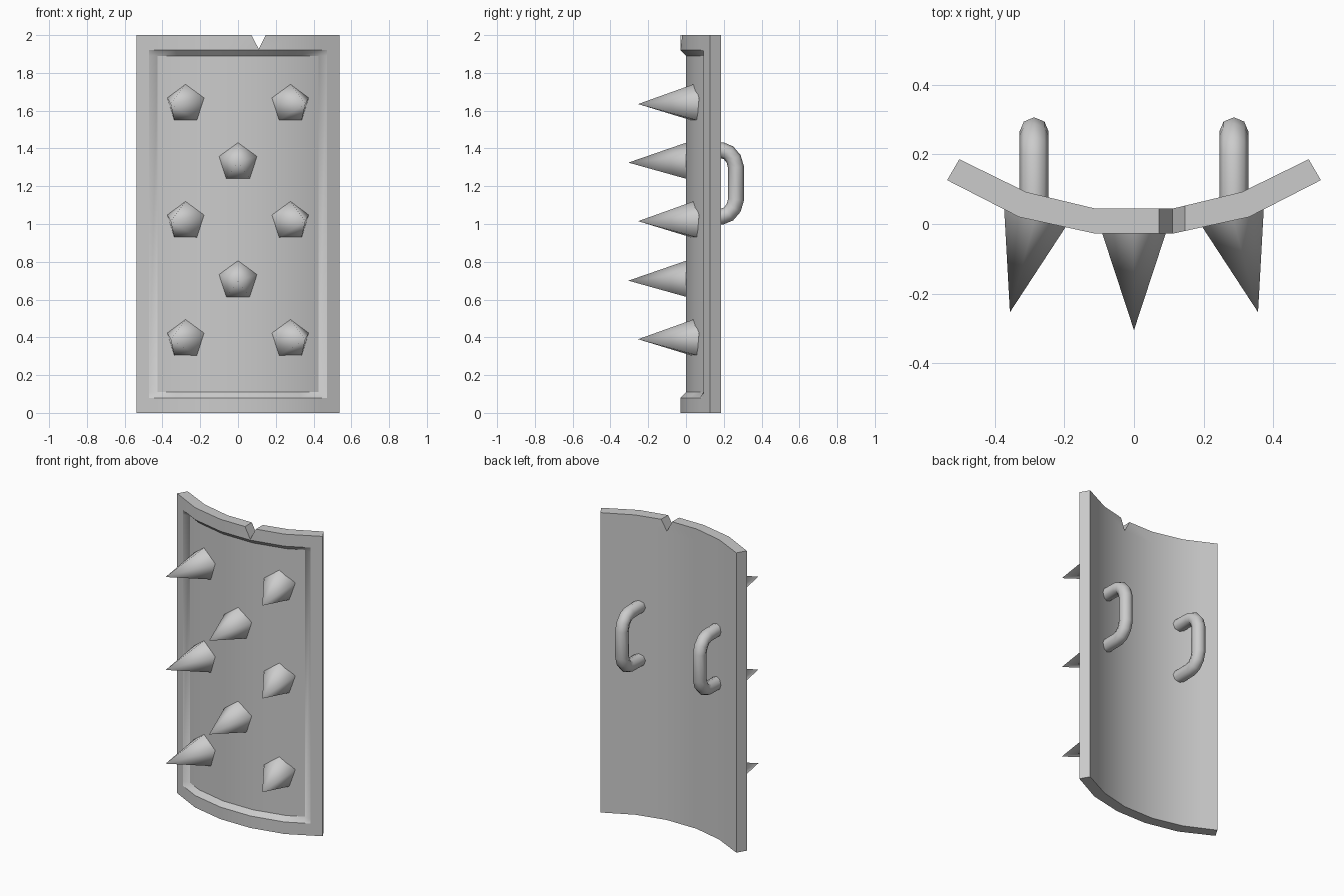
import bpy, bmesh, math
from mathutils import Matrix, Vector

if "Cube" in bpy.data.objects:
    bpy.data.objects.remove(bpy.data.objects["Cube"])

# Half cross-section of the curved plate (x, y)
FRONT = [(0, -0.028), (0.11, -0.028), (0.33, 0.02), (0.537, 0.126)]
BACK = [(0, 0.044), (0.11, 0.044), (0.31, 0.092), (0.502, 0.186)]


def section(x, depth):
    """Point on the cross-section; depth 0 = front face, 1 = back face."""
    a = abs(x)
    i = max(k for k in range(3) if a >= FRONT[k][0])
    t = (a - FRONT[i][0]) / (FRONT[i + 1][0] - FRONT[i][0])
    f = Vector(FRONT[i]).lerp(Vector(FRONT[i + 1]), t)
    b = Vector(BACK[i]).lerp(Vector(BACK[i + 1]), t)
    p = f.lerp(b, depth)
    return math.copysign(p.x, x), p.y


def make_object(name, bm):
    bmesh.ops.recalc_face_normals(bm, faces=bm.faces)
    mesh = bpy.data.meshes.new(name)
    bm.to_mesh(mesh)
    bm.free()
    ob = bpy.data.objects.new(name, mesh)
    bpy.context.collection.objects.link(ob)
    return ob


def activate(ob):
    bpy.ops.object.select_all(action='DESELECT')
    ob.select_set(True)
    bpy.context.view_layer.objects.active = ob


# Curved plate with a raised rim around a recessed field
half = [0.11, 0.33, 0.436, 0.47, 0.537]
xs = [-x for x in reversed(half)] + half
zs = [0, 0.08, 0.11, 1.89, 1.92, 2]
bm = bmesh.new()


def layer(depth_of):
    rows = []
    for z in zs:
        rows.append([])
        for x in xs:
            px, py = section(x, depth_of(x, z))
            rows[-1].append(bm.verts.new((px, py, z)))
    for j in range(len(zs) - 1):
        for i in range(len(xs) - 1):
            bm.faces.new((rows[j][i], rows[j][i + 1], rows[j + 1][i + 1], rows[j + 1][i]))
    return rows


def border(rows):
    return (rows[0] + [r[-1] for r in rows[1:-1]] + rows[-1][::-1]
            + [r[0] for r in rows[-2:0:-1]])


front = border(layer(lambda x, z: 0.4 if abs(x) < 0.45 and 0.1 < z < 1.9 else 0))
back = border(layer(lambda x, z: 1))
for i in range(len(front)):
    bm.faces.new((front[i], front[i - 1], back[i - 1], back[i]))
plate = make_object("shield_plate", bm)

# Battle nick cut into the top edge
bm = bmesh.new()
tri = [(0.032, 2.075), (0.11, 1.926), (0.183, 2.075)]
ends = [[bm.verts.new((x, y, z)) for x, z in tri] for y in (-0.3, 0.4)]
bm.faces.new(ends[0])
bm.faces.new(ends[1][::-1])
for i in range(3):
    bm.faces.new((ends[0][i], ends[0][i - 1], ends[1][i - 1], ends[1][i]))
cutter = make_object("nick_cutter", bm)
cutter.hide_render = True
mod = plate.modifiers.new("nick", 'BOOLEAN')
mod.operation = 'DIFFERENCE'
mod.solver = 'EXACT'
mod.object = cutter
activate(plate)
bpy.ops.object.modifier_apply(modifier="nick")
bpy.data.objects.remove(cutter)
bpy.ops.object.shade_smooth_by_angle(angle=math.radians(30))


# Five-sided spikes, outer columns tilted along the plate's curve
def spike(x, y, z, tilt):
    bm = bmesh.new()
    bmesh.ops.create_cone(bm, cap_ends=False, segments=5, radius1=0.106, radius2=0,
                          depth=0.307, matrix=Matrix.Translation((0, 0, 0.1535)))
    bmesh.ops.remove_doubles(bm, verts=bm.verts, dist=0.0001)
    bm.transform(Matrix.Translation((x, y, z)) @ Matrix.Rotation(tilt, 4, 'Z')
                 @ Matrix.Rotation(math.pi / 2, 4, 'X'))
    activate(make_object("spike", bm))
    bpy.ops.object.shade_smooth()


for z in (0.70, 1.325):
    spike(0, 0.002, z, 0)
for z in (0.39, 1.015, 1.635):
    for s in (-1, 1):
        spike(s * 0.277, 0.043, z, s * math.radians(15))

# Pair of bent grip handles on the back
upper = [(0.07, 0.178), (0.19, 0.176), (0.225, 0.162), (0.252, 0.13), (0.265, 0.085)]
path = upper + [(y, -z) for y, z in reversed(upper)]
for s in (-1, 1):
    curve = bpy.data.curves.new("grip_handle", 'CURVE')
    curve.dimensions = '3D'
    curve.bevel_depth = 0.042
    curve.bevel_resolution = 2
    curve.use_fill_caps = True
    line = curve.splines.new('POLY')
    line.points.add(len(path) - 1)
    for p, (y, z) in zip(line.points, path):
        p.co = (s * 0.287, y, 1.215 + z, 1)
    ob = bpy.data.objects.new("grip_handle", curve)
    bpy.context.collection.objects.link(ob)
    activate(ob)
    bpy.ops.object.convert(target='MESH')
    bpy.ops.object.shade_smooth_by_angle(angle=math.radians(60))
